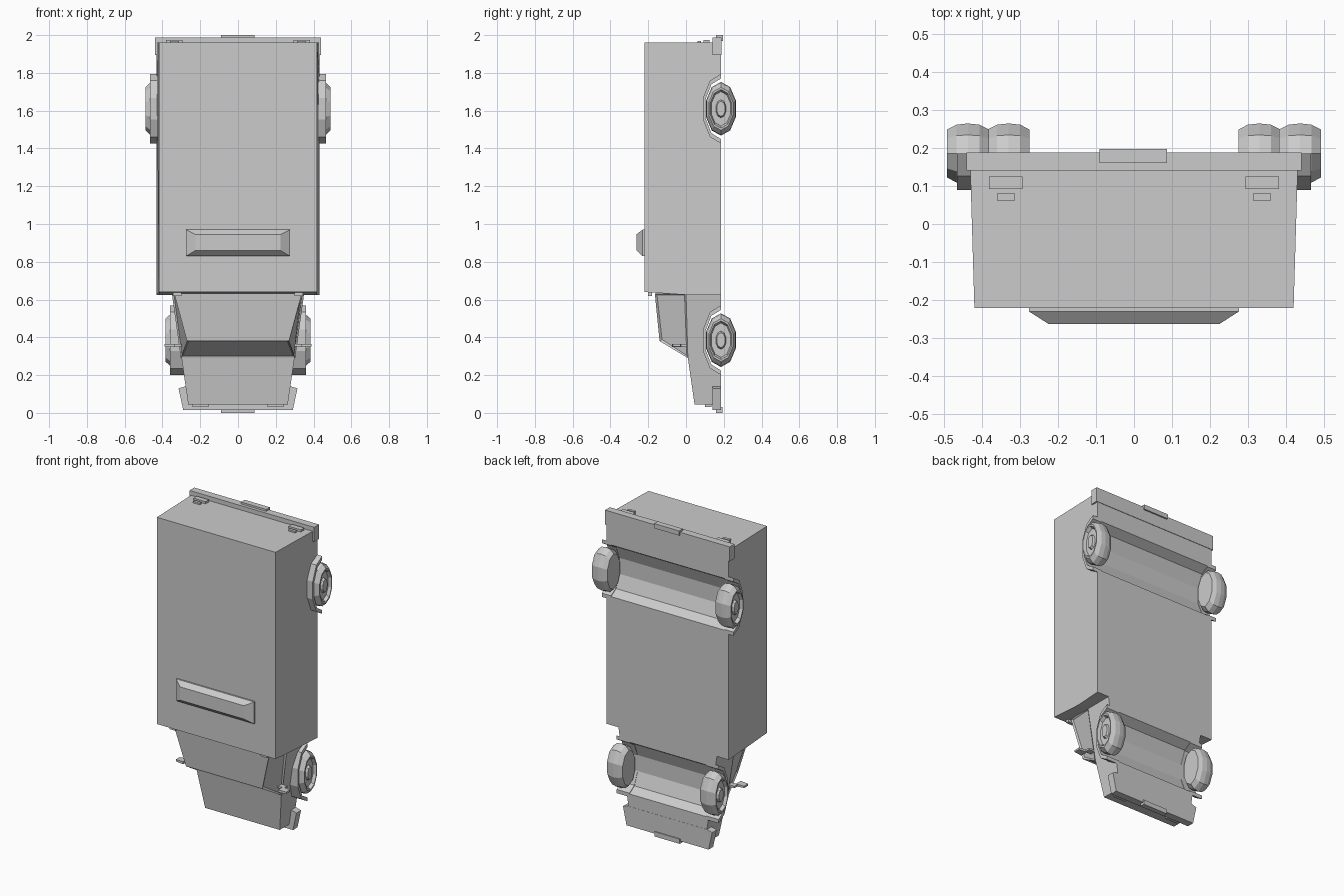
import bpy, bmesh
from math import sin, cos, pi

if "Cube" in bpy.data.objects:
    bpy.data.objects.remove(bpy.data.objects["Cube"])


def finish(name, bm):
    bmesh.ops.recalc_face_normals(bm, faces=bm.faces)
    me = bpy.data.meshes.new(name)
    bm.to_mesh(me)
    bm.free()
    ob = bpy.data.objects.new(name, me)
    bpy.context.collection.objects.link(ob)
    return ob


def bridge(name, a, b, inset=None):
    """Solid between two matching outlines of 3D points."""
    bm = bmesh.new()
    va, vb = [bm.verts.new(p) for p in a], [bm.verts.new(p) for p in b]
    bm.faces.new(va)
    bm.faces.new(vb[::-1])
    n = len(a)
    sides = [bm.faces.new((va[i], vb[i], vb[(i + 1) % n], va[(i + 1) % n])) for i in range(n)]
    if inset:
        bmesh.ops.recalc_face_normals(bm, faces=bm.faces)
        bmesh.ops.inset_individual(bm, faces=[sides[i] for i in inset], thickness=0.014, depth=-0.008)
    return finish(name, bm)


def prism(name, outline, half):
    """Side profile (y, z) given a half width that may vary along the body."""
    return bridge(name, [(-half(y, z), y, z) for y, z in outline],
                  [(half(y, z), y, z) for y, z in outline])


def box(name, x0, x1, y0, y1, z0, z1):
    ring = [(y0, z0), (y1, z0), (y1, z1), (y0, z1)]
    return bridge(name, [(x0, y, z) for y, z in ring], [(x1, y, z) for y, z in ring])


def arc(zc, ry, rz, n=5):
    """Half ellipse bulging to -y, running from low z to high z."""
    return [(AXLE_Y - ry * sin(pi * i / n), zc - rz * cos(pi * i / n)) for i in range(n + 1)]


AXLE_Y = 0.185
REAR, FRONT = 1.61, 0.385

# Cargo box with the rear wheel channel
prism("cargo_box",
      [(-0.22, 1.96), (-0.22, 0.64), (0.0, 0.625), (0.185, 0.625)]
      + arc(REAR, 0.088, 0.165) + [(0.185, 1.96)],
      lambda y, z: 0.419 + 0.03 * max(y, 0) / 0.185 * 0.4)

# Cab lower body and hood with the front wheel channel
prism("cab_body",
      [(0.0, 0.64), (0.01, 0.29), (0.045, 0.045), (0.185, 0.045)]
      + arc(FRONT, 0.088, 0.165) + [(0.185, 0.64)],
      lambda y, z: 0.257 + 0.145 * z)

# Cab upper with recessed windscreen and side windows
bridge("cab_upper",
       [(-0.303, 0.01, 0.29), (0.303, 0.01, 0.29), (0.35, 0.0, 0.632), (-0.35, 0.0, 0.632)],
       [(-0.27, -0.14, 0.38), (0.27, -0.14, 0.38), (0.338, -0.165, 0.632), (-0.338, -0.165, 0.632)],
       inset=(0, 1, 3))

# Roof deflector
bridge("roof_deflector",
       [(-0.275, -0.215, 0.83), (0.275, -0.215, 0.83), (0.275, -0.215, 0.97), (-0.275, -0.215, 0.97)],
       [(-0.275, -0.23, 0.83), (0.275, -0.23, 0.83), (0.275, -0.23, 0.97), (-0.275, -0.23, 0.97)])
bridge("deflector_top",
       [(-0.275, -0.23, 0.83), (0.275, -0.23, 0.83), (0.275, -0.23, 0.97), (-0.275, -0.23, 0.97)],
       [(-0.225, -0.262, 0.86), (0.225, -0.262, 0.86), (0.225, -0.262, 0.945), (-0.225, -0.262, 0.945)])

# Bumpers and blank plates
box("rear_bumper", -0.44, 0.44, 0.14, 0.188, 1.895, 1.988)
box("rear_plate", -0.09, 0.087, 0.16, 0.197, 1.97, 2.0)
front = [(-0.29, 0.015), (0.29, 0.015), (0.315, 0.13), (0.28, 0.14), (-0.28, 0.14), (-0.315, 0.13)]
bridge("front_bumper", [(x, 0.14, z) for x, z in front], [(x, 0.186, z) for x, z in front])
box("front_plate", -0.09, 0.087, 0.16, 0.192, 0.0, 0.03)


def wheel(name, xc, zc, s):
    """Ten-sided tyre, rim and hub; s is the outward side."""
    profile = [(-0.055, 0), (-0.055, 0.8), (-0.03, 0.96), (0.0, 1), (0.03, 0.96), (0.055, 0.8),
               (0.055, 0.72), (0.036, 0.64), (0.036, 0.34), (0.05, 0.28), (0.05, 0)]
    bm = bmesh.new()
    rings = [[bm.verts.new((xc + s * x, AXLE_Y + 0.083 * r * sin(k * pi / 5),
                            zc + 0.142 * r * cos(k * pi / 5))) for k in range(10)]
             for x, r in profile[1:-1]]
    for a, b in zip(rings, rings[1:]):
        for k in range(10):
            bm.faces.new((a[k], a[k - 1], b[k - 1], b[k]))
    bm.faces.new(rings[0])
    # raised hub cap
    bm.faces.new([bm.verts.new((xc + s * 0.05, v.co.y, v.co.z)) for v in rings[-1]])
    bmesh.ops.remove_doubles(bm, verts=bm.verts, dist=1e-5)
    finish(name, bm)


for s, side in ((-1, "left"), (1, "right")):
    # Wheels and arch flares
    for label, xc, zc, x_in, x_out in (("rear", 0.436, REAR, 0.40, 0.465),
                                       ("front", 0.329, FRONT, 0.27, 0.36)):
        wheel(f"{label}_wheel_{side}", s * xc, zc, s)
        ring = arc(zc, 0.1, 0.184) + arc(zc, 0.086, 0.16)[::-1]
        bridge(f"{label}_arch_{side}", [(s * x_in, y, z) for y, z in ring],
               [(s * x_out, y, z) for y, z in ring])
    # Tail lights, headlights and roof markers
    for label, xa, xb, ya, yb, za, zb in (
            ("tail_light", 0.293, 0.38, 0.092, 0.125, 1.95, 1.974),
            ("reverse_light", 0.313, 0.36, 0.062, 0.08, 1.95, 1.97),
            ("headlight", 0.155, 0.24, 0.1, 0.135, 0.032, 0.06),
            ("marker_light", 0.3, 0.345, -0.2, -0.18, 0.62, 0.645)):
        box(f"{label}_{side}", *sorted((s * xa, s * xb)), ya, yb, za, zb)
    # Mirrors on short arms
    bridge(f"mirror_{side}",
           [(s * 0.335, -0.075, 0.35), (s * 0.39, -0.07, 0.352), (s * 0.39, -0.07, 0.364), (s * 0.335, -0.075, 0.366)],
           [(s * 0.335, -0.025, 0.35), (s * 0.39, -0.03, 0.352), (s * 0.39, -0.03, 0.364), (s * 0.335, -0.025, 0.366)])
    box(f"mirror_arm_{side}", *sorted((s * 0.3, s * 0.345)), -0.03, 0.005, 0.352, 0.364)
